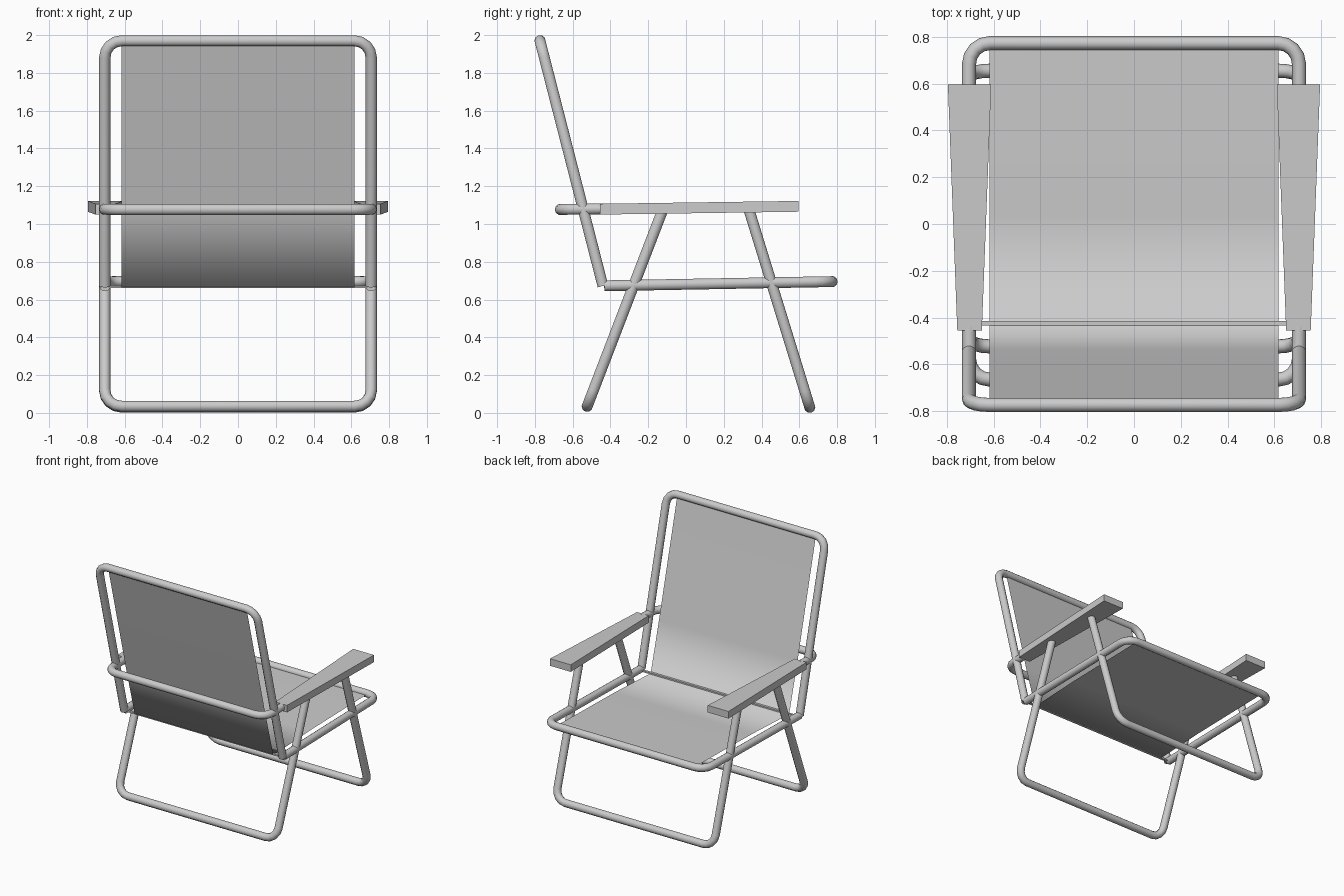
import bpy, math
from mathutils import Vector

if "Cube" in bpy.data.objects:
    bpy.data.objects.remove(bpy.data.objects["Cube"])

GREY = bpy.data.materials.new("light grey")
GREY.diffuse_color = (0.6, 0.6, 0.6, 1)
GREY.use_nodes = True
GREY.node_tree.nodes["Principled BSDF"].inputs["Base Color"].default_value = GREY.diffuse_color
R = 0.03      # tube radius
HX = 0.705    # half width between tube centres


def add_mesh(name, verts, faces, smooth=False):
    me = bpy.data.meshes.new(name)
    me.from_pydata(verts, [], faces)
    me.update()
    me.materials.append(GREY)
    for p in me.polygons:
        p.use_smooth = smooth
    ob = bpy.data.objects.new(name, me)
    bpy.context.collection.objects.link(ob)
    return ob


def u_tube(name, end, bend, r=0.09, n=4):
    """U-shaped tube: two open ends at (y,z)=end, crossbar at (y,z)=bend."""
    e, b = Vector((0, *end)), Vector((0, *bend))
    d = (b - e).normalized()
    half = [Vector((HX, 0, 0)) + e]
    for i in range(n + 1):
        a = math.pi / 2 * i / n
        half.append(Vector((HX - r + r * math.cos(a), 0, 0)) + b - d * (r - r * math.sin(a)))
    pts = half + [Vector((-p.x, p.y, p.z)) for p in reversed(half)]
    cu = bpy.data.curves.new(name + "_path", 'CURVE')
    cu.dimensions = '3D'
    cu.bevel_depth = R
    cu.bevel_resolution = 3
    cu.use_fill_caps = True
    sp = cu.splines.new('POLY')
    sp.points.add(len(pts) - 1)
    for q, p in zip(sp.points, pts):
        q.co = (*p, 1)
    tmp = bpy.data.objects.new(name + "_path", cu)
    bpy.context.collection.objects.link(tmp)
    dg = bpy.context.evaluated_depsgraph_get()
    me = bpy.data.meshes.new_from_object(tmp.evaluated_get(dg))
    bpy.data.objects.remove(tmp)
    bpy.data.curves.remove(cu)
    me.name = name
    me.materials.clear()
    me.materials.append(GREY)
    for p in me.polygons:
        p.use_smooth = True
    me.set_sharp_from_angle(angle=math.radians(50))
    ob = bpy.data.objects.new(name, me)
    bpy.context.collection.objects.link(ob)
    return ob


BOX = [(0, 3, 2, 1), (4, 5, 6, 7), (0, 1, 5, 4), (1, 2, 6, 5), (2, 3, 7, 6), (3, 0, 4, 7)]

# tubular frame
u_tube("back_frame", (-0.44, 0.672), (-0.773, 1.97))
u_tube("seat_frame", (-0.432, 0.673), (0.773, 0.695))
u_tube("rear_leg", (-0.125, 1.07), (-0.523, 0.035))
u_tube("front_leg", (0.335, 1.07), (0.655, 0.03))
u_tube("arm_rear_bar", (-0.44, 1.08), (-0.665, 1.077))

# tapered armrests
for s, side in ((1, "right"), (-1, "left")):
    plan = [(0.65, -0.455, 1.05), (0.755, -0.455, 1.05), (0.795, 0.595, 1.065), (0.61, 0.595, 1.065)]
    verts = [(s * x, y, z + h) for h in (0, 0.057) for x, y, z in plan]
    faces = BOX if s > 0 else [f[::-1] for f in BOX]
    add_mesh(side + "_armrest", verts, faces)

# fabric sling: seat and back share a softly shaded fold
profile = [(0.768, 0.695), (0.03, 0.681), (-0.432, 0.66), (-0.538, 1.05), (-0.77, 1.96)]
verts = [(x, y, z) for y, z in profile for x in (-0.617, 0.617)]
faces = [(2 * i, 2 * i + 2, 2 * i + 3, 2 * i + 1) for i in range(len(profile) - 1)]
add_mesh("fabric_sling", verts, faces, smooth=True)

# thin cross strip at the fold
plan = [(-0.7, -0.434), (0.7, -0.434), (0.7, -0.415), (-0.7, -0.415)]
add_mesh("fold_strip", [(x, y, z) for z in (0.66, 0.672) for x, y in plan], BOX)
